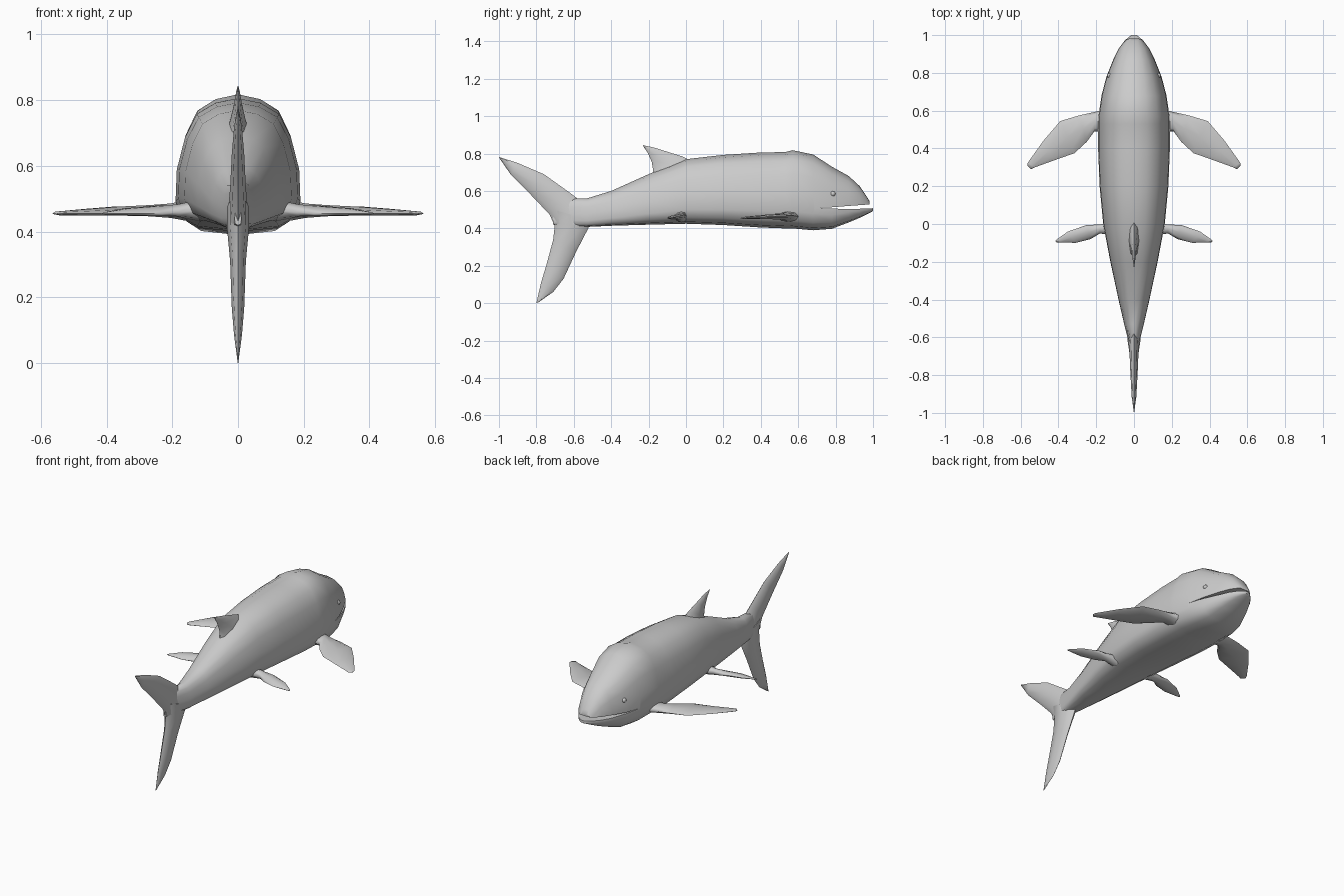
import bpy, bmesh
from math import sin, cos, pi
from mathutils import Vector


def loft(name, rings, angle=50):
    """Skin a list of equally sized closed rings and cap both ends."""
    bm = bmesh.new()
    rows = [[bm.verts.new(p) for p in ring] for ring in rings]
    n = len(rows[0])
    for a, b in zip(rows, rows[1:]):
        for i in range(n):
            j = (i + 1) % n
            bm.faces.new((a[i], a[j], b[j], b[i]))
    bm.faces.new(rows[0])
    bm.faces.new(rows[-1])
    bmesh.ops.recalc_face_normals(bm, faces=bm.faces)
    mesh = bpy.data.meshes.new(name)
    bm.to_mesh(mesh)
    bm.free()
    ob = bpy.data.objects.new(name, mesh)
    bpy.context.collection.objects.link(ob)
    smooth(ob, angle)
    return ob


def smooth(ob, angle):
    bpy.ops.object.select_all(action='DESELECT')
    ob.select_set(True)
    bpy.context.view_layer.objects.active = ob
    bpy.ops.object.shade_smooth_by_angle(angle=angle * pi / 180)


def fin(name, stations, normal):
    """Lens-section fin: stations are (leading point, trailing point, half thickness)."""
    rings = []
    for lead, trail, t in stations:
        lead, trail, n = Vector(lead), Vector(trail), Vector(normal)
        mid, half = (lead + trail) / 2, (lead - trail) / 2
        rings.append([mid + half * cos(k * pi / 4) + n * t * sin(k * pi / 4) for k in range(8)])
    return loft(name, rings, 80)


def mirror(ob):
    ob.modifiers.new("Mirror", 'MIRROR').use_bisect_axis[0] = False


# Body: (y, top, bottom, half width) along the spine
body_stations = [
    (-0.71, 0.49, 0.42, 0.010), (-0.64, 0.56, 0.41, 0.025), (-0.53, 0.56, 0.408, 0.052),
    (-0.40, 0.60, 0.414, 0.082), (-0.20, 0.69, 0.42, 0.125), (0.0, 0.77, 0.425, 0.163),
    (0.20, 0.793, 0.418, 0.182), (0.40, 0.806, 0.405, 0.19), (0.53, 0.808, 0.40, 0.19),
    (0.57, 0.818, 0.40, 0.188), (0.68, 0.795, 0.39, 0.172), (0.78, 0.73, 0.398, 0.146),
    (0.87, 0.68, 0.432, 0.11), (0.93, 0.625, 0.457, 0.08), (0.97, 0.565, 0.477, 0.05),
    (0.99, 0.53, 0.487, 0.028), (1.0, 0.51, 0.493, 0.012)]
# Half cross-section: (width fraction, height fraction), top to bottom
section = [(0, 1), (0.36, 0.965), (0.66, 0.88), (0.85, 0.70), (0.98, 0.46), (1, 0.22),
           (0.90, 0.10), (0.65, 0.03), (0, 0)]
section += [(-x, z) for x, z in section[-2:0:-1]]
body = loft("body", [[(x * w, y, b + z * (t - b)) for x, z in section]
                     for y, t, b, w in body_stations])

# Mouth slit: thin wedge cut through the snout
wedge = [(0.69, 0.509), (0.78, 0.506), (0.88, 0.503), (0.98, 0.507), (1.05, 0.51),
         (1.05, 0.56), (0.983, 0.56), (0.98, 0.528), (0.88, 0.521), (0.78, 0.513)]
cutter = loft("mouth_cutter", [[(x, y, z) for y, z in wedge] for x in (-0.4, 0.4)])
cutter.hide_render = True
cut = body.modifiers.new("Mouth", 'BOOLEAN')
cut.operation, cut.solver, cut.object = 'DIFFERENCE', 'EXACT', cutter
bpy.context.view_layer.objects.active = body
bpy.ops.object.modifier_apply(modifier=cut.name)
bpy.data.objects.remove(cutter)
smooth(body, 50)

# Vertical tail lobes and dorsal fin
fin("tail_upper", [
    ((0, -0.54, 0.53), (0, -0.70, 0.41), 0.030),
    ((0, -0.62, 0.59), (0, -0.73, 0.475), 0.024),
    ((0, -0.76, 0.69), (0, -0.83, 0.58), 0.019),
    ((0, -0.90, 0.75), (0, -0.935, 0.685), 0.012),
    ((0, -1.0, 0.782), (0, -0.995, 0.772), 0.001)], (1, 0, 0))
fin("tail_lower", [
    ((0, -0.53, 0.45), (0, -0.71, 0.50), 0.034),
    ((0, -0.52, 0.405), (0, -0.70, 0.43), 0.034),
    ((0, -0.585, 0.28), (0, -0.71, 0.34), 0.024),
    ((0, -0.655, 0.13), (0, -0.745, 0.21), 0.019),
    ((0, -0.71, 0.06), (0, -0.775, 0.11), 0.012),
    ((0, -0.79, 0.004), (0, -0.80, 0.0), 0.001)], (1, 0, 0))
fin("dorsal_fin", [
    ((0, 0.06, 0.745), (0, -0.20, 0.65), 0.035),
    ((0, -0.02, 0.785), (0, -0.175, 0.705), 0.022),
    ((0, -0.10, 0.81), (0, -0.183, 0.755), 0.013),
    ((0, -0.17, 0.832), (0, -0.205, 0.805), 0.007),
    ((0, -0.23, 0.845), (0, -0.228, 0.838), 0.001)], (1, 0, 0))

# Paired side fins
mirror(fin("pectoral_fins", [
    ((0.14, 0.61, 0.465), (0.14, 0.49, 0.465), 0.035),
    ((0.20, 0.595, 0.465), (0.21, 0.49, 0.463), 0.022),
    ((0.29, 0.575, 0.468), (0.25, 0.435, 0.46), 0.017),
    ((0.39, 0.545, 0.468), (0.315, 0.375, 0.458), 0.014),
    ((0.48, 0.44, 0.463), (0.42, 0.338, 0.456), 0.010),
    ((0.562, 0.325, 0.457), (0.525, 0.30, 0.455), 0.006),
    ((0.565, 0.31, 0.455), (0.545, 0.29, 0.455), 0.002)], (0, 0, 1)))
mirror(fin("pelvic_fins", [
    ((0.11, 0.01, 0.465), (0.12, -0.06, 0.465), 0.033),
    ((0.18, -0.003, 0.468), (0.18, -0.05, 0.46), 0.020),
    ((0.25, -0.005, 0.472), (0.23, -0.08, 0.455), 0.014),
    ((0.35, -0.04, 0.466), (0.31, -0.10, 0.455), 0.010),
    ((0.41, -0.082, 0.457), (0.38, -0.097, 0.455), 0.004),
    ((0.418, -0.09, 0.455), (0.41, -0.097, 0.455), 0.001)], (0, 0, 1)))

# Eyes: small beads set into the head
for side in (-1, 1):
    bpy.ops.mesh.primitive_uv_sphere_add(segments=12, ring_count=8, radius=0.014,
                                         location=(side * 0.128, 0.785, 0.585))
    eye = bpy.context.object
    eye.name = "eye_right" if side > 0 else "eye_left"
    smooth(eye, 60)
